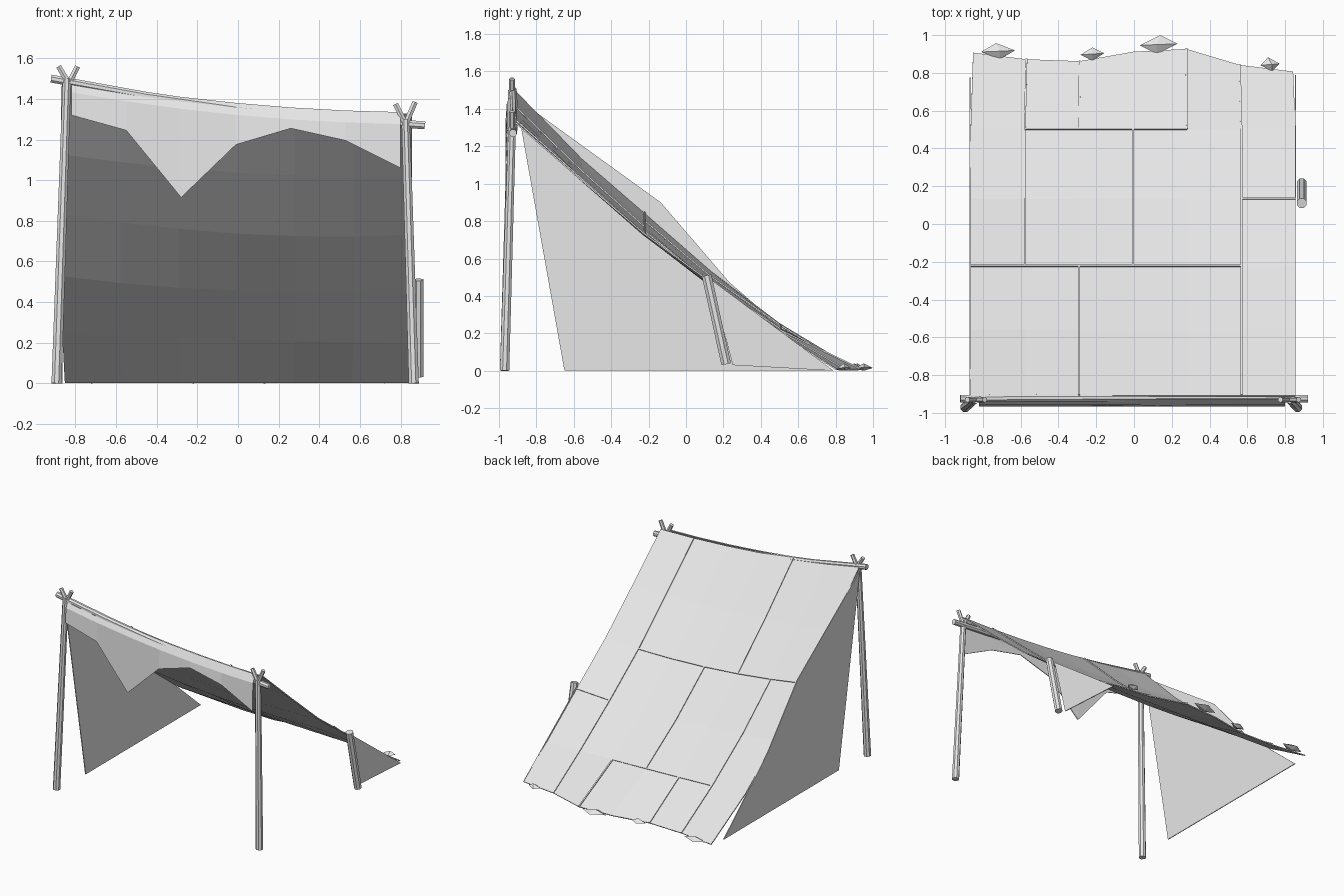
import bpy, bmesh, math
from mathutils import Vector

if "Cube" in bpy.data.objects:
    bpy.data.objects.remove(bpy.data.objects["Cube"])

def material(name, c):
    m = bpy.data.materials.new(name)
    m.diffuse_color = (c, c, c, 1)
    m.use_nodes = True
    m.node_tree.nodes["Principled BSDF"].inputs["Base Color"].default_value = m.diffuse_color
    return m

GREY = material("plain grey", 0.8)

def make(name, verts, faces, thick=0):
    me = bpy.data.meshes.new(name)
    me.from_pydata([tuple(v) for v in verts], [], faces)
    me.materials.append(GREY)
    bm = bmesh.new()
    bm.from_mesh(me)
    bmesh.ops.recalc_face_normals(bm, faces=bm.faces)
    bm.to_mesh(me)
    bm.free()
    ob = bpy.data.objects.new(name, me)
    bpy.context.collection.objects.link(ob)
    if thick:
        mod = ob.modifiers.new("thickness", "SOLIDIFY")
        mod.thickness = thick
        mod.offset = 0
    return ob

def pole(name, pts, radii, sides=8):
    """Faceted tube through a few points."""
    pts = [Vector(p) for p in pts]
    d = (pts[-1] - pts[0]).normalized()
    a = d.cross(Vector((0, 1, 0))).normalized()
    b = d.cross(a)
    verts, n = [], len(pts)
    for p, r in zip(pts, radii):
        for i in range(sides):
            t = 2 * math.pi * (i + 0.5) / sides
            verts.append(p + a * r * math.cos(t) + b * r * math.sin(t))
    faces = [(k * sides + i, k * sides + (i + 1) % sides,
              (k + 1) * sides + (i + 1) % sides, (k + 1) * sides + i)
             for k in range(n - 1) for i in range(sides)]
    faces += [tuple(range(sides)), tuple(range((n - 1) * sides, n * sides))]
    return make(name, verts, faces)

# Forked front poles, ridge beam and small side post
pole("left_pole", [(-0.893, -0.97, 0), (-0.842, -0.93, 1.5)], [0.027, 0.022])
pole("right_pole", [(0.865, -0.97, 0), (0.825, -0.93, 1.3)], [0.027, 0.022])
for name, base, tip in (
        ("left_fork_outer", (-0.835, 1.48), (-0.883, 1.56)),
        ("left_fork_inner", (-0.835, 1.47), (-0.79, 1.56)),
        ("right_fork_inner", (0.828, 1.27), (0.775, 1.375)),
        ("right_fork_outer", (0.822, 1.27), (0.872, 1.385))):
    pole(name, [(base[0], -0.93, base[1]), (tip[0], -0.93, tip[1])], [0.016, 0.015], 6)
pole("ridge_beam", [(-0.92, -0.925, 1.5), (-0.45, -0.92, 1.415), (0, -0.92, 1.35),
                    (0.45, -0.92, 1.305), (0.92, -0.925, 1.27)], [0.021] * 5)
pole("side_post", [(0.888, 0.215, 0.035), (0.888, 0.11, 0.51)], [0.028, 0.028])

# Sagging roof sheet: six columns by five rows
COLS = [-0.865 + 0.2867 * i for i in range(7)]
ROWS = [-0.91, -0.56, -0.225, 0.13, 0.5]
HEIGHTS = [(1.49, 1.37, 1.325), (1.13, 1.04, 1.02), (0.84, 0.74, 0.735),
           (0.53, 0.46, 0.475), (0.25, 0.22, 0.2)]
BACK = [0.905, 0.87, 0.86, 0.91, 0.925, 0.84, 0.805]

def quad(x, h):
    t = x / 0.865
    return h[1] + (h[2] - h[0]) / 2 * t + ((h[2] + h[0]) / 2 - h[1]) * t * t

grid = [[Vector((x, y, quad(x, h))) for x in COLS] for y, h in zip(ROWS, HEIGHTS)]
grid.append([Vector((x * 0.985, y, 0.006)) for x, y in zip(COLS, BACK)])
make("roof_canvas", [v for r in grid for v in r],
     [(r * 7 + c, r * 7 + c + 1, r * 7 + c + 8, r * 7 + c + 7)
      for r in range(5) for c in range(6)], 0.008)

# Raised patch seams following the roof grid
def seam(name, pts, side):
    up = Vector((0, 0.6, 0.8)) * 0.011
    w = Vector(side) * 0.005
    verts = [p + o for p in pts for o in (-w - up * 0.3, w - up * 0.3, w + up, -w + up)]
    n = len(pts)
    faces = [(k * 4 + i, k * 4 + (i + 1) % 4, k * 4 + 4 + (i + 1) % 4, k * 4 + 4 + i)
             for k in range(n - 1) for i in range(4)]
    make(name, verts, faces + [(0, 1, 2, 3), tuple(range(n * 4 - 4, n * 4))])

for row, c0, c1 in ((2, 0, 5), (4, 1, 4), (3, 5, 6)):
    seam("cross_seam", grid[row][c0:c1 + 1], (0, 0.8, -0.6))
for col, r0, r1 in ((1, 2, 5), (2, 4, 5), (3, 2, 4), (4, 4, 5), (5, 0, 5), (2, 0, 2)):
    seam("long_seam", [grid[r][col] for r in range(r0, r1 + 1)], (1, 0, 0))

# Ragged front valance
LOW = [1.32, 1.245, 0.915, 1.175, 1.255, 1.195, 1.06]
xs = [-0.82 + 0.27 * i for i in range(7)]
top = [(x, -0.925, quad(x, HEIGHTS[0]) + 0.008) for x in xs]
mid = [(x, -0.955, quad(x, HEIGHTS[0]) - 0.05) for x in xs]
low = [(x, -0.963, z) for x, z in zip(xs, LOW)]
make("front_valance", top + mid + low,
     [(r * 7 + i, r * 7 + i + 1, r * 7 + i + 8, r * 7 + i + 7)
      for r in range(2) for i in range(6)], 0.006)

# Side sheets: full one on the left, small one on the right
def side_sheet(name, x, outline):
    make(name, [(x, y, z) for y, z in outline], [tuple(range(len(outline)))], 0.006)

side_sheet("left_side_sheet", -0.867,
           [(-0.91, 1.46), (-0.65, 0), (0.775, 0), (0.23, 0.475), (-0.135, 0.9)])
side_sheet("right_side_sheet", 0.855, [(0.13, 0.49), (0.25, 0.03), (0.79, 0.0)])

# Flat stones holding down the back hem
for x, y, w, d, skew in ((-0.72, 0.915, 0.18, 0.085, 0.01), (-0.22, 0.9, 0.125, 0.07, 0.0),
                         (0.13, 0.95, 0.2, 0.1, -0.01), (0.72, 0.845, 0.1, 0.075, 0.01)):
    ring = [(x - w / 2, y - 0.004, 0.015), (x + skew, y - d / 2, 0.012),
            (x + w / 2, y + 0.004, 0.018), (x - skew, y + d / 2, 0.015)]
    make("hem_stone", ring + [(x + skew, y, 0.04), (x, y, 0.0)],
         [f for i in range(4) for f in ((i, (i + 1) % 4, 4), ((i + 1) % 4, i, 5))])
